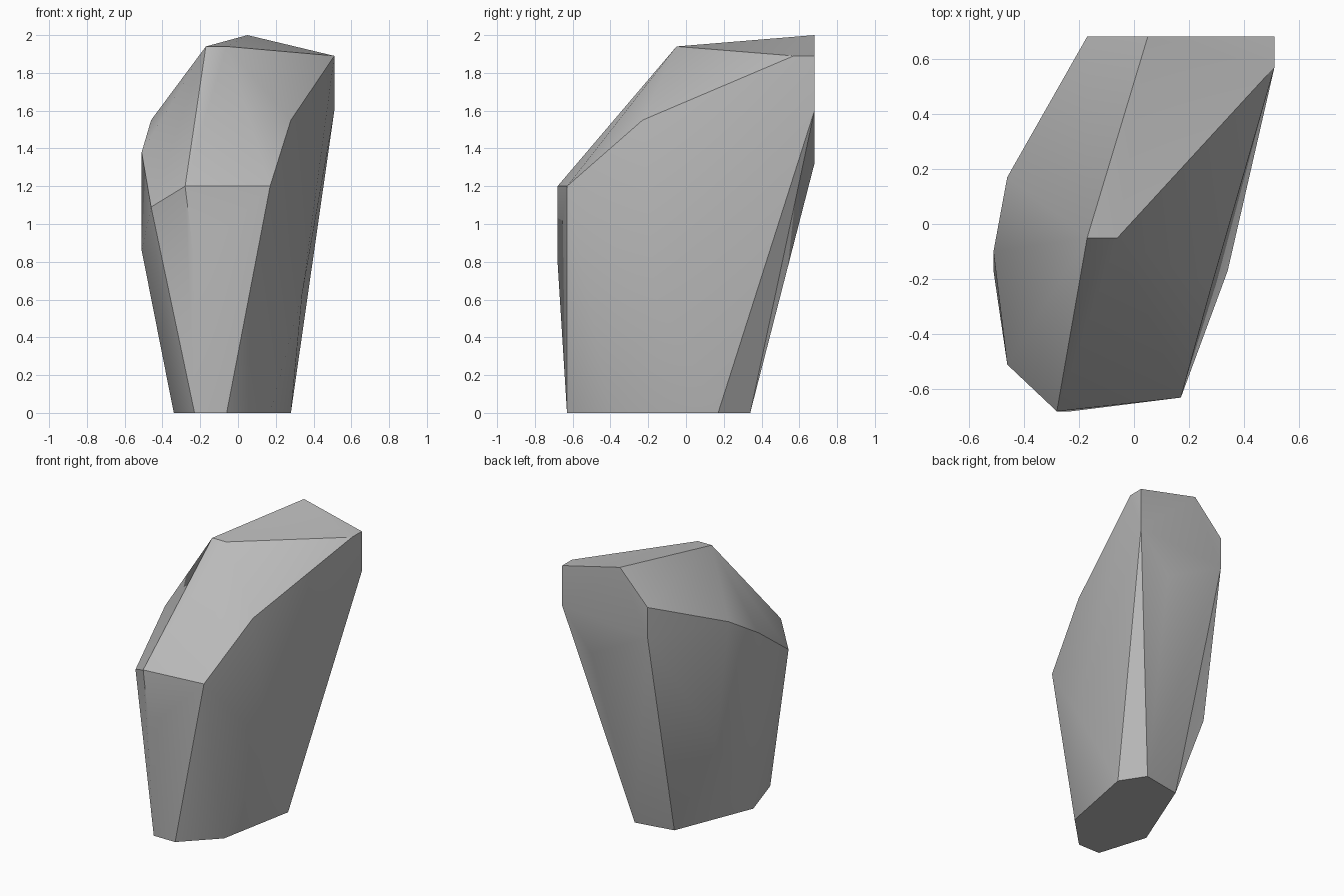
import bpy
import bmesh
import math

if "Cube" in bpy.data.objects:
    bpy.data.objects.remove(bpy.data.objects["Cube"], do_unlink=True)

# Stone colour
stone = bpy.data.materials.new("stone_grey")
stone.use_nodes = True
grey = (0.5, 0.5, 0.5, 1)
stone.diffuse_color = grey
shader = stone.node_tree.nodes["Principled BSDF"]
shader.inputs["Base Color"].default_value = grey
shader.inputs["Roughness"].default_value = 0.9

# Chiselled corners of the boulder, from the ground up
foot = [(-.23, -.63, 0), (-.06, -.63, 0), (.17, -.40, 0), (.28, .17, 0),
        (.17, .34, 0), (-.11, .29, 0), (-.34, -.28, 0)]
waist = [(-.23, -.68, .8), (.34, -.17, .63), (-.40, .23, .68), (-.51, -.17, .86)]
shoulder = [(-.28, -.68, 1.2), (.17, -.63, 1.2), (.28, -.23, 1.55),
            (-.46, -.51, 1.09), (-.51, -.1, 1.38), (-.46, .17, 1.55)]
back = [(.28, .68, 1.32), (.51, .68, 1.6), (-.17, .68, 1.55), (-.17, .68, 1.77)]
crown = [(-.17, -.05, 1.94), (-.06, -.05, 1.94), (.51, .57, 1.89),
         (.51, .68, 1.89), (.05, .68, 2)]

# Wrap the corners in one convex skin
bm = bmesh.new()
for corner in foot + waist + shoulder + back + crown:
    bm.verts.new(corner)
hull = bmesh.ops.convex_hull(bm, input=bm.verts[:])
loose = {v for v in hull["geom_interior"] if isinstance(v, bmesh.types.BMVert)}
bmesh.ops.delete(bm, geom=list(loose), context="VERTS")
bmesh.ops.dissolve_limit(bm, angle_limit=math.radians(1),
                         verts=bm.verts[:], edges=bm.edges[:])
bmesh.ops.recalc_face_normals(bm, faces=bm.faces[:])

mesh = bpy.data.meshes.new("boulder")
bm.to_mesh(mesh)
bm.free()
mesh.materials.append(stone)
boulder = bpy.data.objects.new("boulder", mesh)
bpy.context.collection.objects.link(boulder)

# Soft facets with crisp main ridges
bpy.ops.object.select_all(action="DESELECT")
boulder.select_set(True)
bpy.context.view_layer.objects.active = boulder
bpy.ops.object.shade_smooth_by_angle(angle=math.radians(30))
